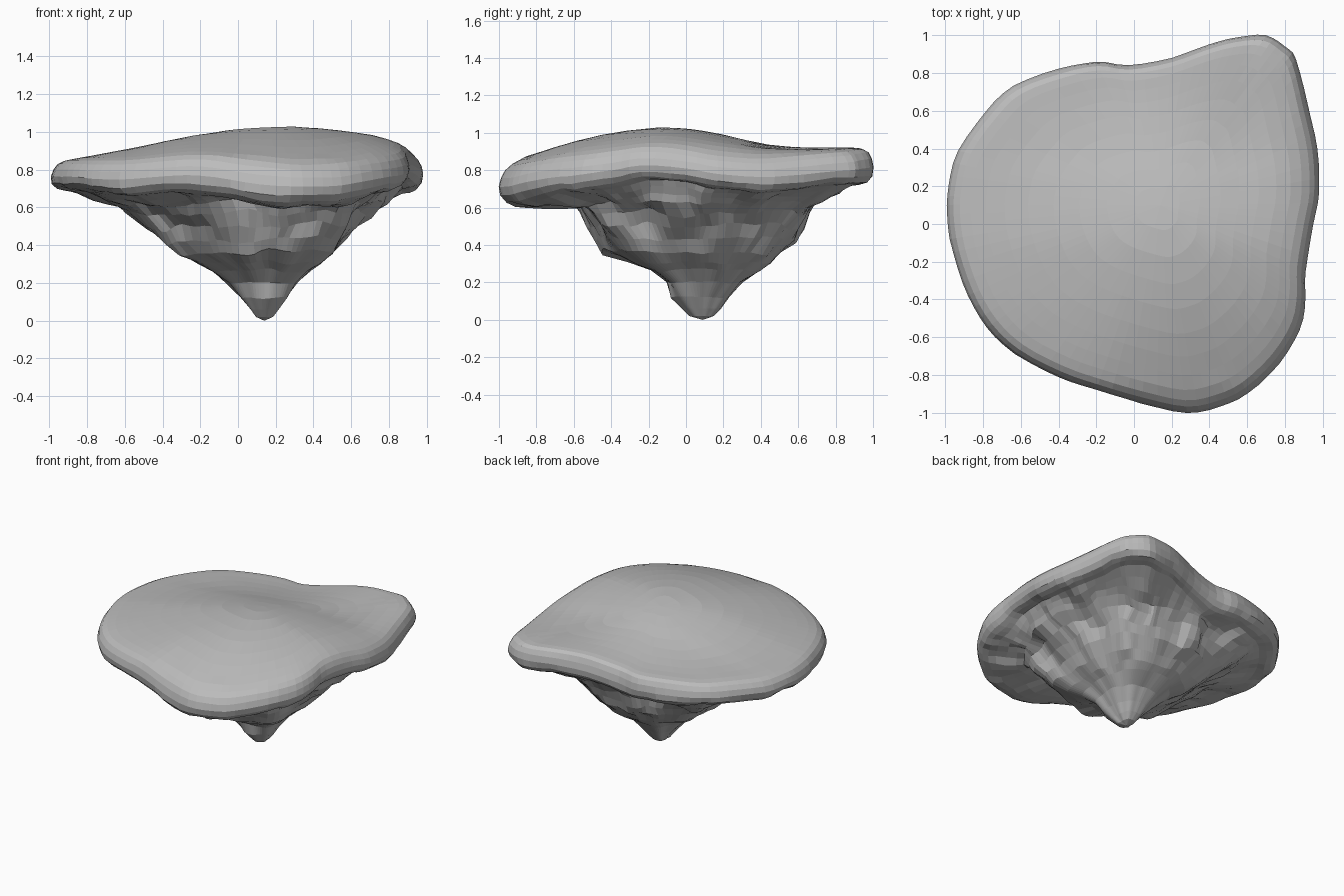
import bpy, bmesh
from math import atan2, cos, sin, pi, exp
from mathutils import Vector, noise

old = bpy.data.objects.get("Cube")
if old:
    bpy.data.objects.remove(old)

CENTRE = Vector((0.14, 0.10))
# plan outline of the slab, anticlockwise
OUTLINE = [(.95, 0), (.98, .17), (.97, .4), (.92, .63), (.86, .87), (.8, .94), (.7, 1), (.55, .99),
           (.4, .95), (.2, .88), (-.03, .84), (-.2, .86), (-.4, .82), (-.64, .73), (-.78, .6),
           (-.93, .39), (-.98, .2), (-.99, .05), (-.96, -.15), (-.88, -.38), (-.78, -.55),
           (-.63, -.69), (-.4, -.81), (-.2, -.88), (.04, -.95), (.28, -1), (.45, -.97),
           (.6, -.9), (.77, -.74), (.88, -.56), (.91, -.4), (.91, -.25)]
# top height across x, and its change across y
TOP_X = [(-1, .84), (-.6, .905), (-.2, .985), (.15, 1.025), (.4, 1.02), (.7, .985), (.85, .94), (1, .86)]
TOP_Y = [(-1, -.22), (-.85, -.16), (-.6, -.08), (-.4, -.03), (-.15, 0), (0, -.005), (.2, -.035),
         (.4, -.075), (.6, -.085), (.8, -.08), (1, -.08)]
# rounded slab edge: outline scale, share of the thickness dropped, roughness
EDGE = [(.94, .02, 0), (.97, .1, 0), (.99, .28, .004), (1, .52, .005), (.99, .75, .012),
        (.96, .92, .016), (.92, 1, .02), (.87, 1.04, .02)]
# root rings: height, then reach to right, back, left, front
ROOT = [(.62, .64, .6, .79, .66), (.57, .56, .56, .72, .63), (.5, .48, .53, .61, .6),
        (.43, .42, .5, .53, .57), (.36, .36, .42, .45, .53), (.31, .3, .37, .37, .39),
        (.27, .25, .32, .27, .28), (.2, .18, .21, .19, .2), (.12, .11, .14, .12, .17),
        (.06, .07, .1, .07, .11), (.02, .04, .06, .04, .07)]


def spline(a, b, c, d, t):
    return b + (c - a) * (t / 2) + (a * 2 - b * 5 + c * 4 - d) * (t * t / 2) + (b * 3 - a - c * 3 + d) * (t ** 3 / 2)


def sample(table, v):
    """Smooth reading of a (position, value) table."""
    v = max(table[0][0], min(table[-1][0], v))
    i = 0
    while i < len(table) - 2 and v > table[i + 1][0]:
        i += 1
    p = [table[max(0, min(len(table) - 1, i + k))][1] for k in (-1, 0, 1, 2)]
    return spline(*p, (v - table[i][0]) / (table[i + 1][0] - table[i][0]))


def swell(p, x, y, size):
    return exp(-((p.x - x) ** 2 + (p.y - y) ** 2) / size ** 2)


def top_height(p):
    weight = 1 + .6 * min(p.x, 0)
    if p.y > 0:
        weight -= 1.6 * max(0, p.x - .6)
    z = sample(TOP_X, p.x) + sample(TOP_Y, p.y) * weight
    # dip in the back edge, raised left and front left shoulders
    return (z - .07 * swell(p, -.05, .87, .4) + .03 * swell(p, -.85, .5, .35)
            + .03 * swell(p, -.2, -.85, .35))


def root_reach(ring, angle):
    """Blend the four reaches around the ring, with shallow grooves between."""
    q = (angle / (pi / 2)) % 4
    i, t = int(q), q % 1
    s = t * t * (3 - 2 * t)
    r = ring[1 + i] * (1 - s) + ring[1 + (i + 1) % 4] * s
    return r * (1 + .07 * sin(pi * t) ** 2 + .05 * sin(7 * angle + 4 * ring[0]) * sin(pi * t))


# rim points refined with a closed spline
pts = [Vector(p) for p in OUTLINE]
n = len(pts)
rim = [spline(*(pts[(i + k) % n] for k in (-1, 0, 1, 2)), t / 3) for i in range(n) for t in range(3)]
angles = [atan2(p.y - CENTRE.y, p.x - CENTRE.x) for p in rim]

bm = bmesh.new()
rings = []


def add_ring(points):
    rings.append([bm.verts.new(p) for p in points])


def bump(p, amount):
    return p + noise.noise_vector(p * 5) * amount + noise.noise_vector(p * 11) * amount * .5


# gently domed top surface
for f in (.12, .25, .38, .5, .62, .73, .82, .89):
    ring = [CENTRE + (p - CENTRE) * f for p in rim]
    add_ring([Vector((p.x, p.y, top_height(p))) for p in ring])

# rounded rim and overhanging underside, thickest at front and back
for f, share, rough in EDGE:
    ring = []
    for p, a in zip(rim, angles):
        q = CENTRE + (p - CENTRE) * f
        thick = .155 + .045 * sin(a) ** 2
        z = top_height(q if share < .2 else CENTRE + (p - CENTRE) * .98)
        ring.append(bump(Vector((q.x, q.y, z - share * thick)), rough))
    add_ring(ring)


def root_ring(spec):
    out = []
    for a in angles:
        r = root_reach(spec, a)
        p = Vector((CENTRE.x + r * cos(a), CENTRE.y - .01 + r * sin(a), spec[0]))
        out.append(bump(p, .04 * min(1, spec[0] * 2)))
    return out


# rings easing from the overhang to the root, then the tapering root itself
overhang = [v.co.copy() for v in rings[-1]]
first = root_ring(ROOT[0])
for t in (.35, .7):
    add_ring([bump(a.lerp(b, t), .015) for a, b in zip(overhang, first)])
for spec in ROOT:
    add_ring(root_ring(spec))

# skin the rings and close both ends
m = len(rim)
for upper, lower in zip(rings, rings[1:]):
    for i in range(m):
        j = (i + 1) % m
        bm.faces.new((upper[i], lower[i], lower[j], upper[j]))
crown = bm.verts.new((CENTRE.x, CENTRE.y, top_height(CENTRE)))
tip = bm.verts.new((CENTRE.x, CENTRE.y - .01, 0))
for i in range(m):
    j = (i + 1) % m
    bm.faces.new((crown, rings[0][i], rings[0][j]))
    bm.faces.new((tip, rings[-1][j], rings[-1][i]))
bmesh.ops.recalc_face_normals(bm, faces=bm.faces)

mesh = bpy.data.meshes.new("floating_island")
bm.to_mesh(mesh)
bm.free()
island = bpy.data.objects.new("floating_island", mesh)
bpy.context.collection.objects.link(island)

# plain stone colour
stone = bpy.data.materials.new("grey_stone")
stone.use_nodes = True
colour = (.5, .5, .5, 1)
stone.diffuse_color = colour
stone.node_tree.nodes["Principled BSDF"].inputs["Base Color"].default_value = colour
mesh.materials.append(stone)
